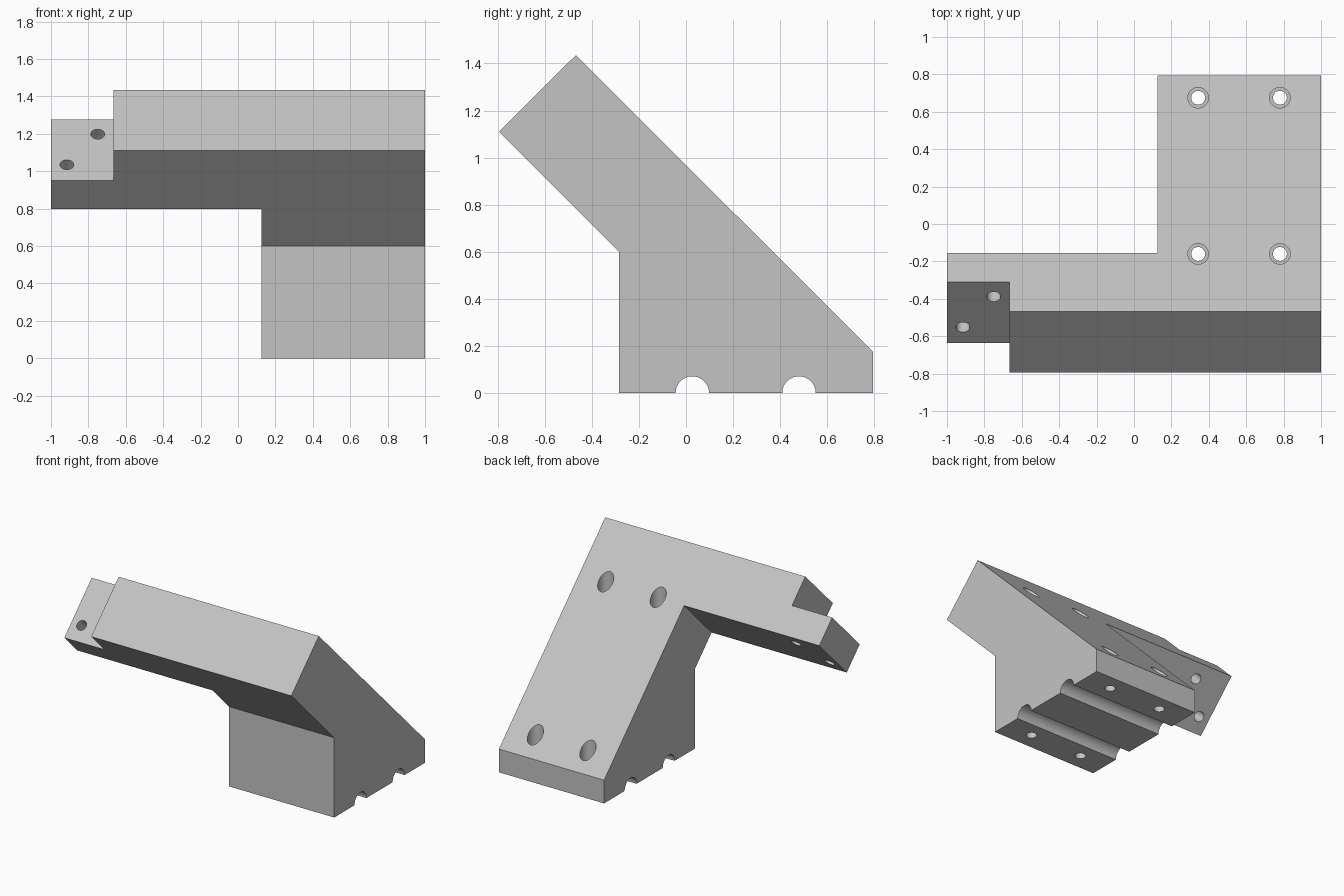
import bpy
import bmesh
from math import pi, radians

old = bpy.data.objects.get("Cube")
if old:
    bpy.data.objects.remove(old, do_unlink=True)

grey = bpy.data.materials.new("light grey")
grey.use_nodes = True
colour = (0.55, 0.55, 0.55, 1)
grey.diffuse_color = colour
grey.node_tree.nodes["Principled BSDF"].inputs["Base Color"].default_value = colour


def prism(name, outline, x0, x1):
    """Extrude a (y, z) outline from x0 to x1."""
    bm = bmesh.new()
    face = bm.faces.new([bm.verts.new((x0, y, z)) for y, z in outline])
    extruded = bmesh.ops.extrude_face_region(bm, geom=[face])["geom"]
    verts = [v for v in extruded if isinstance(v, bmesh.types.BMVert)]
    bmesh.ops.translate(bm, verts=verts, vec=(x1 - x0, 0, 0))
    bmesh.ops.recalc_face_normals(bm, faces=bm.faces)
    mesh = bpy.data.meshes.new(name)
    bm.to_mesh(mesh)
    bm.free()
    obj = bpy.data.objects.new(name, mesh)
    bpy.context.collection.objects.link(obj)
    mesh.materials.append(grey)
    return obj


def rod(name, radius, depth, centre, rotation=(0, 0, 0)):
    bpy.ops.mesh.primitive_cylinder_add(vertices=48, radius=radius, depth=depth,
                                        location=centre, rotation=rotation)
    obj = bpy.context.object
    obj.name = name
    obj.data.materials.append(grey)
    return obj


def cut(target, cutter):
    """Subtract the cutter, then discard it."""
    cutter.hide_render = True
    mod = target.modifiers.new("cut", "BOOLEAN")
    mod.operation = "DIFFERENCE"
    mod.solver = "EXACT"
    mod.object = cutter
    bpy.context.view_layer.objects.active = target
    bpy.ops.object.modifier_apply(modifier=mod.name)
    bpy.data.objects.remove(cutter, do_unlink=True)


# Sloping bracket: full-width side profile
bracket = prism("angled_bracket", [(-0.795, 1.11), (-0.468, 1.435), (0.795, 0.175),
                                   (0.795, 0), (-0.285, 0), (-0.285, 0.6)], -1, 1)

# Clear away everything behind the side arm
cut(bracket, prism("arm_clearance", [(-1.78, -0.5), (0.22, 1.5), (1.5, 1.5), (1.5, -0.5)],
                   -1.5, 0.125))

# Step at the arm's end that leaves a thin mounting tab
cut(bracket, prism("tab_step", [(-1.587, 0), (0.413, 2), (-1.587, 2)], -1.5, -0.665))

# Half-round grooves across the underside
for y in (0.027, 0.48):
    cut(bracket, rod("groove", 0.071, 4, (0, y, 0), (0, pi / 2, 0)))

# Vertical bolt holes with wide counterbores
bore_floor = 0.13
for x in (0.343, 0.78):
    for y in (-0.16, 0.675):
        cut(bracket, rod("counterbore", 0.055, 2, (x, y, bore_floor + 1)))
        cut(bracket, rod("bolt_hole", 0.037, 1, (x, y, 0)))

# Screw holes through the tab, square to its face
for x, y, z in ((-0.75, -0.39, 1.2), (-0.915, -0.552, 1.035)):
    cut(bracket, rod("screw_hole", 0.037, 1, (x, y, z), (radians(45), 0, 0)))

# Smooth the holes and grooves, keep the edges sharp
bpy.ops.object.select_all(action="DESELECT")
bracket.select_set(True)
bpy.context.view_layer.objects.active = bracket
bpy.ops.object.shade_smooth_by_angle(angle=radians(30))
